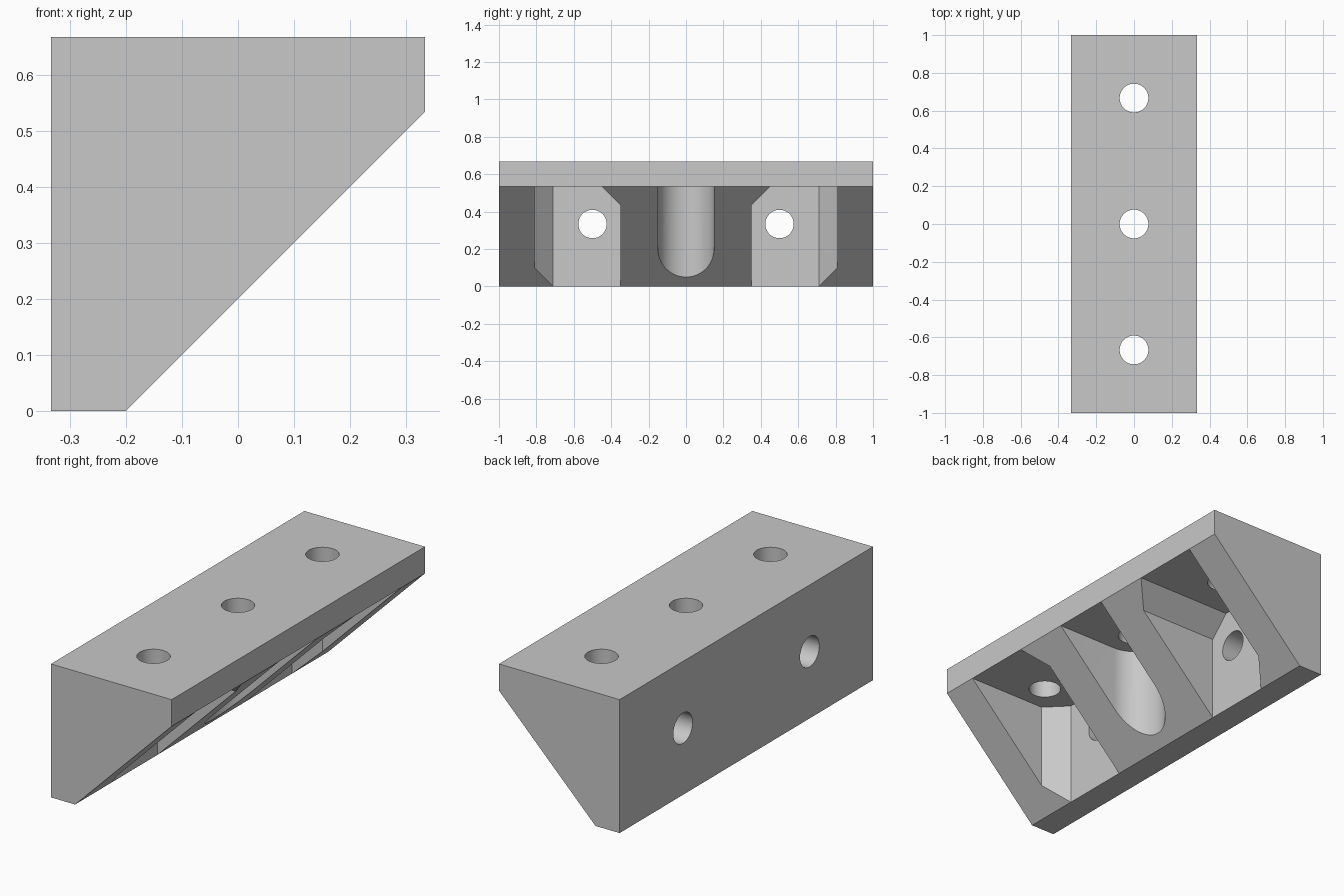
import bpy, bmesh, math
from mathutils import Vector, Matrix

cube = bpy.data.objects.get("Cube")
if cube:
    bpy.data.objects.remove(cube, do_unlink=True)

W = 1 / 3          # half width
H = 2 / 3          # height
T = 2 / 15         # plate thickness
CEIL = H - T       # underside of the top plate
HOLE_R = 0.076


def make_object(name, bm):
    bmesh.ops.recalc_face_normals(bm, faces=bm.faces)
    mesh = bpy.data.meshes.new(name)
    bm.to_mesh(mesh)
    bm.free()
    obj = bpy.data.objects.new(name, mesh)
    bpy.context.scene.collection.objects.link(obj)
    return obj


def prism(name, points, direction):
    """Extrude a closed outline along a direction."""
    bm = bmesh.new()
    face = bm.faces.new([bm.verts.new(p) for p in points])
    ext = bmesh.ops.extrude_face_region(bm, geom=[face])
    verts = [v for v in ext["geom"] if isinstance(v, bmesh.types.BMVert)]
    bmesh.ops.translate(bm, verts=verts, vec=Vector(direction))
    return make_object(name, bm)


def hole(name, centre, along_x=False):
    bm = bmesh.new()
    turn = Matrix.Rotation(math.pi / 2, 4, 'Y') if along_x else Matrix()
    bmesh.ops.create_cone(bm, cap_ends=True, segments=64, radius1=HOLE_R,
                          radius2=HOLE_R, depth=0.4,
                          matrix=Matrix.Translation(centre) @ turn)
    return make_object(name, bm)


def pocket(name, side):
    """Box pocket with a chamfered outer back corner and inner ceiling edge."""
    x0, x1, y0, y1, z0 = -W + T, 0.6, 0.35, 0.81, -0.2
    bm = bmesh.new()
    bmesh.ops.create_cube(bm, size=1)
    for v in bm.verts:
        v.co = (x1 if v.co.x > 0 else x0,
                y1 if v.co.y > 0 else y0,
                CEIL if v.co.z > 0 else z0)

    def chamfered(edge):
        a, b = (v.co for v in edge.verts)
        mid = (a + b) / 2
        corner = abs(mid.x - x0) < 0.001 and abs(mid.y - y1) < 0.001
        ceiling = abs(mid.y - y0) < 0.001 and abs(mid.z - CEIL) < 0.001
        return corner or ceiling

    bmesh.ops.bevel(bm, geom=[e for e in bm.edges if chamfered(e)],
                    offset=0.1, segments=1, affect='EDGES')
    for v in bm.verts:
        v.co.y *= side
    return make_object(name, bm)


# Solid wedge body
outline = [(-W, 0), (-W + T, 0), (W, CEIL), (W, H), (-W, H)]
body = prism("corner_bracket", [(x, -1, z) for x, z in outline], (0, 2, 0))

# Screwdriver slot in the middle rib
R = 0.15
arc = [math.pi / 2 + math.pi * i / 32 for i in range(33)]
slot_outline = [(R * math.cos(a), R * math.sin(a), -0.2) for a in arc]
slot_outline += [(0.6, -R, -0.2), (0.6, R, -0.2)]
cutters = [prism("middle_slot_cutter", slot_outline, (0, 0, CEIL + 0.2))]

# Side pockets, then holes through both plates
for side, label in ((-1, "front"), (1, "back")):
    cutters.append(pocket(label + "_pocket_cutter", side))
    cutters.append(hole(label + "_wall_hole_cutter", (-W, side * 0.5, H / 2), True))
    cutters.append(hole(label + "_top_hole_cutter", (0, side * H, H)))
cutters.append(hole("middle_top_hole_cutter", (0, 0, H)))

bpy.ops.object.select_all(action='DESELECT')
bpy.context.view_layer.objects.active = body
body.select_set(True)
for cutter in cutters:
    mod = body.modifiers.new(cutter.name, 'BOOLEAN')
    mod.operation = 'DIFFERENCE'
    mod.solver = 'EXACT'
    mod.object = cutter
    bpy.ops.object.modifier_apply(modifier=mod.name)
    bpy.data.objects.remove(cutter, do_unlink=True)

# Smooth hole walls, crisp edges
bpy.ops.object.shade_smooth_by_angle(angle=math.radians(30))

# Single grey material
grey = bpy.data.materials.new("light_grey")
grey.use_nodes = True
colour = (0.58, 0.58, 0.58, 1)
grey.diffuse_color = colour
grey.node_tree.nodes["Principled BSDF"].inputs["Base Color"].default_value = colour
body.data.materials.clear()
body.data.materials.append(grey)
